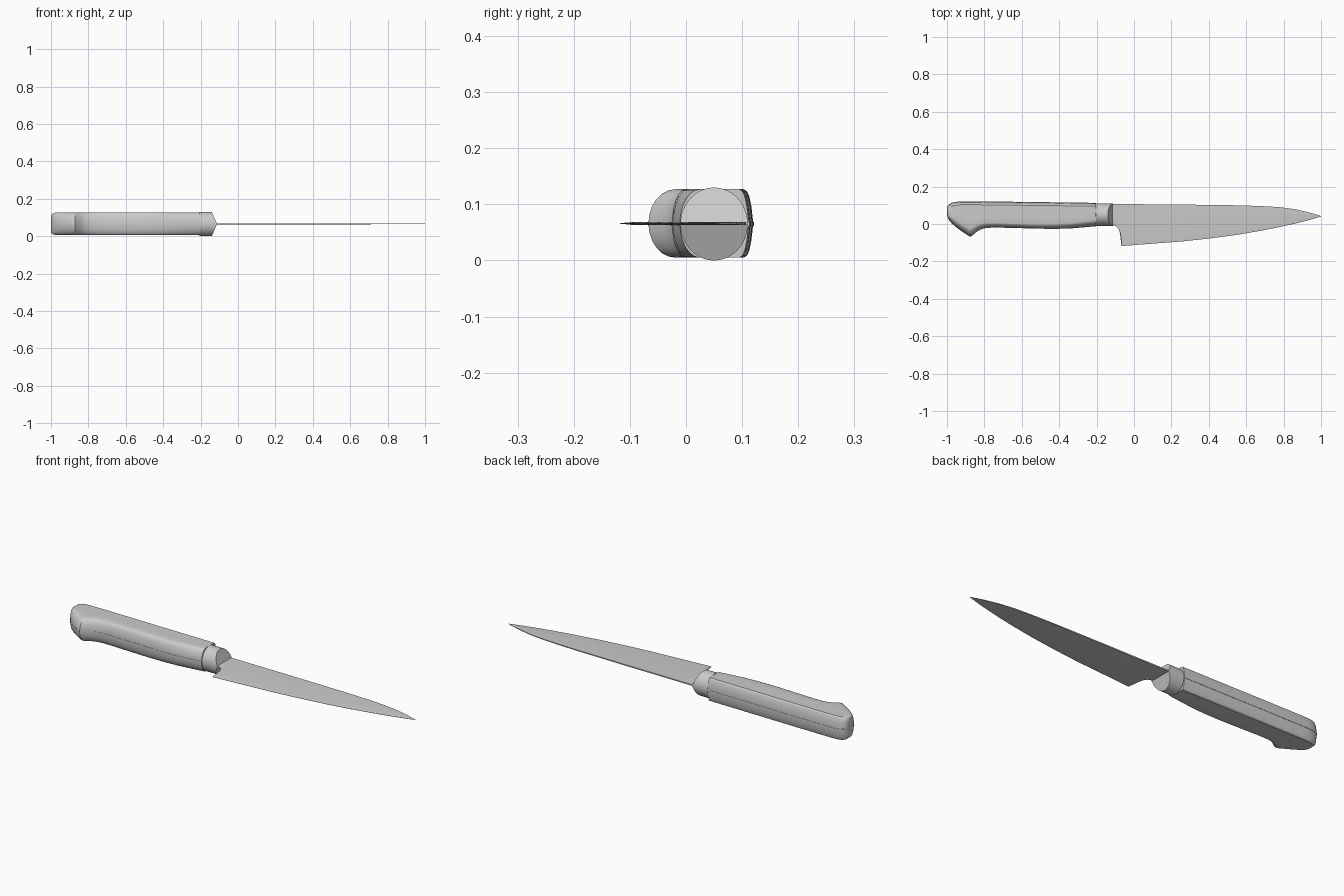
import bpy, bmesh, math

if "Cube" in bpy.data.objects:
    bpy.data.objects.remove(bpy.data.objects["Cube"])

ZC = 0.065  # mid-plane of the knife


def material(name, rgb):
    m = bpy.data.materials.new(name)
    m.diffuse_color = (*rgb, 1)
    m.use_nodes = True
    m.node_tree.nodes["Principled BSDF"].inputs["Base Color"].default_value = m.diffuse_color
    return m


GREY = material("light grey", (0.6, 0.6, 0.6))


def finish(bm, name, angle=30):
    bmesh.ops.remove_doubles(bm, verts=bm.verts, dist=1e-5)
    bmesh.ops.recalc_face_normals(bm, faces=bm.faces)
    me = bpy.data.meshes.new(name)
    bm.to_mesh(me)
    bm.free()
    me.materials.append(GREY)
    ob = bpy.data.objects.new(name, me)
    bpy.context.collection.objects.link(ob)
    bpy.ops.object.select_all(action='DESELECT')
    ob.select_set(True)
    bpy.context.view_layer.objects.active = ob
    bpy.ops.object.shade_smooth_by_angle(angle=math.radians(angle))
    return ob


def loft(bm, rings):
    """Skin closed rings of (x, y, z) and cap both ends."""
    vs = [[bm.verts.new(p) for p in r] for r in rings]
    n = len(vs[0])
    for a, b in zip(vs, vs[1:]):
        for i in range(n):
            j = (i + 1) % n
            bm.faces.new((a[i], a[j], b[j], b[i]))
    bm.faces.new(vs[0])
    bm.faces.new(vs[-1])
    return vs


# Handle stations: x, spine y, belly y, half thickness, belly rounding
HANDLE = [
    (-1.0, .082, .055, .040, .012), (-.997, .094, .038, .050, .016),
    (-.988, .105, .020, .057, .025), (-.975, .112, .005, .060, .032),
    (-.955, .117, -.013, .061, .038), (-.93, .120, -.032, .061, .042),
    (-.90, .120, -.052, .061, .046), (-.883, .120, -.064, .061, .048),
    (-.872, .120, -.067, .061, .048), (-.860, .120, -.057, .061, .044),
    (-.84, .120, -.040, .061, .036), (-.82, .120, -.028, .061, .030),
    (-.79, .119, -.020, .061, .026), (-.74, .119, -.018, .061, .024),
    (-.65, .118, -.020, .061, .022), (-.52, .116, -.024, .061, .022),
    (-.42, .115, -.025, .061, .024), (-.34, .114, -.023, .061, .028),
    (-.27, .113, -.017, .061, .032), (-.204, .112, -.011, .061, .036)]


def handle_ring(x, top, bot, h, b):
    spine = [(top - .0035, .5 * h), (top - .007, .78 * h),
             (top - .011, .93 * h), (top - .017, h)]
    if top - bot < .06:
        k = (top - bot) / .06
        spine = [(top - (top - y) * k, z) for y, z in spine]
    mid = [(top - .017 + (bot + b - top + .017) * t, h) for t in (.33, .67)]
    if top - bot < .06:
        mid = [(spine[-1][0] * (1 - t) + (bot + b) * t, h) for t in (.33, .67)]
    belly = [(bot + b - b * math.sin(a), h * math.cos(a))
             for a in (math.radians(15 * i) for i in range(6))]
    half = spine + mid + belly
    pts = [(top, 0)] + half + [(bot, 0)] + [(y, -z) for y, z in reversed(half)]
    return [(x, y, ZC + .001 + z) for y, z in pts]


bm = bmesh.new()
loft(bm, [handle_ring(*s) for s in HANDLE])
finish(bm, "handle")

# Full tang: thin plate following the handle outline, barely proud of it
bm = bmesh.new()
loft(bm, [[(x, t + .001, ZC - .004), (x, t + .001, ZC + .004),
           (x, b - .001, ZC + .004), (x, b - .001, ZC - .004)]
          for x, t, b, h, r in HANDLE])
finish(bm, "tang")

# Bolster: oval collar whose front is cut to a wedge meeting the blade
bm = bmesh.new()
N = 48
rings = []
for k in range(4):
    ring = []
    for i in range(N):
        a = 2 * math.pi * i / N
        s = .95 if k == 0 else 1
        y, z = .050 + s * .060 * math.cos(a), s * .065 * math.sin(a)
        x = (-.206, -.202, -.150, -.112 - .028 * abs(z) / .065)[k]
        ring.append((x, y, ZC + z))
    rings.append(ring)
vs = loft(bm, rings)
bm.faces.remove(next(f for f in bm.faces if len(f.verts) == N and vs[3][0] in f.verts))
front = vs[3]
bm.faces.new(front[:N // 2 + 1])
bm.faces.new(front[N // 2:] + [front[0]])
finish(bm, "bolster")

# Blade stations: x, spine y, edge y, half thickness
BLADE = [
    (-.15, .107, -.006, .003), (-.105, .107, -.008, .003),
    (-.093, .107, -.014, .003), (-.083, .107, -.026, .003),
    (-.076, .107, -.045, .003), (-.071, .107, -.085, .003),
    (-.067, .107, -.118, .003), (.1, .105, -.105, .003),
    (.25, .104, -.094, .003), (.40, .102, -.078, .0028),
    (.55, .100, -.058, .0026), (.68, .096, -.036, .0024),
    (.78, .090, -.016, .0022), (.86, .079, .002, .002),
    (.92, .066, .017, .0016), (.97, .052, .031, .001),
    (1.0, .042, .040, .0005)]
bm = bmesh.new()
rings = []
for x, top, bot, h in BLADE:
    w = .12 * (top - bot)  # ground bevel along the cutting edge
    half = [(top, h), (bot + w, h), (bot, .0004)]
    ring = half + [(y, -z) for y, z in reversed(half)]
    rings.append([(x, y, ZC + .001 + z) for y, z in ring])
loft(bm, rings)
finish(bm, "blade", 20)
